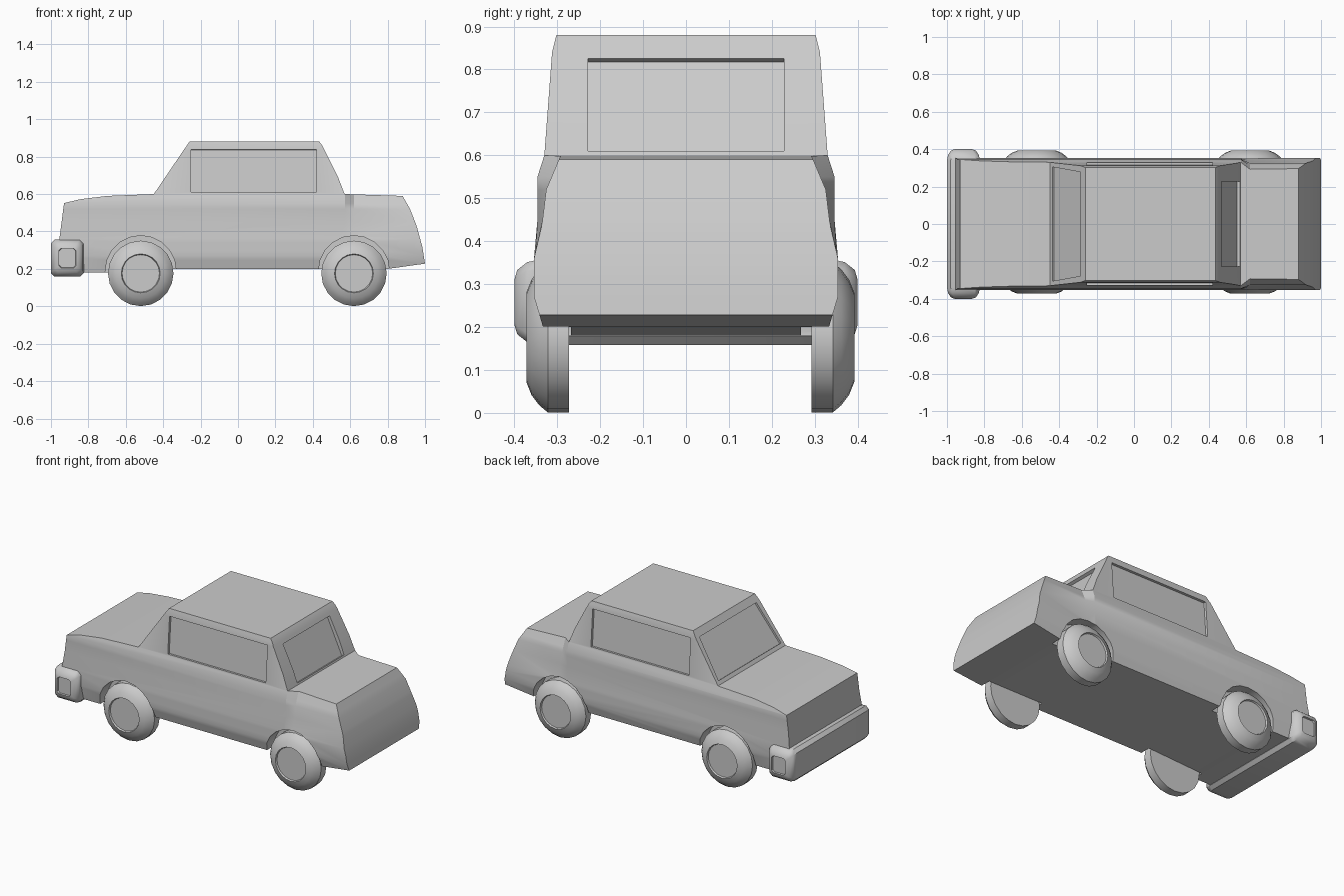
import bpy, bmesh, math
from mathutils import Vector, Matrix

cube = bpy.data.objects.get("Cube")
if cube:
    bpy.data.objects.remove(cube, do_unlink=True)

grey = bpy.data.materials.new("plain_grey")
grey.use_nodes = True
grey.diffuse_color = (0.6, 0.6, 0.6, 1)
grey.node_tree.nodes["Principled BSDF"].inputs["Base Color"].default_value = (0.6, 0.6, 0.6, 1)


def finish(bm, name):
    """Turn a bmesh into a linked grey object."""
    bmesh.ops.recalc_face_normals(bm, faces=bm.faces)
    mesh = bpy.data.meshes.new(name)
    bm.to_mesh(mesh)
    bm.free()
    mesh.materials.append(grey)
    ob = bpy.data.objects.new(name, mesh)
    bpy.context.collection.objects.link(ob)
    return ob


def smooth(ob, degrees):
    bpy.ops.object.select_all(action="DESELECT")
    ob.select_set(True)
    bpy.context.view_layer.objects.active = ob
    bpy.ops.object.shade_smooth_by_angle(angle=math.radians(degrees))


def loft(sections, name):
    """Join equal-length rings of points and cap both ends."""
    bm = bmesh.new()
    rings = [[bm.verts.new(p) for p in s] for s in sections]
    n = len(rings[0])
    for a, b in zip(rings, rings[1:]):
        for i in range(n):
            j = (i + 1) % n
            bm.faces.new((a[i], a[j], b[j], b[i]))
    bm.faces.new(rings[0])
    bm.faces.new(rings[-1])
    return finish(bm, name)


def interpolate(z, table):
    for (z0, w0), (z1, w1) in zip(table, table[1:]):
        if z <= z1:
            return w0 + (w1 - w0) * max(0, z - z0) / (z1 - z0)
    return table[-1][1]


# Body: side profile extruded across, sliced, then shaped in width
PROFILE = [(-0.95, 0.18), (-0.72, 0.18), (-0.34, 0.2), (0.8, 0.2), (1, 0.228),
           (0.985, 0.32), (0.955, 0.43), (0.92, 0.52), (0.88, 0.59), (0.57, 0.6),
           (0.535, 0.69), (0.45, 0.86), (0.435, 0.88), (-0.26, 0.88), (-0.45, 0.6),
           (-0.7, 0.59), (-0.84, 0.573), (-0.93, 0.552), (-0.955, 0.36)]
CABIN = [(0.18, 0.333), (0.2, 0.333), (0.27, 0.354), (0.36, 0.354), (0.45, 0.346),
         (0.55, 0.346), (0.6, 0.33), (0.84, 0.312), (0.88, 0.302)]
TRUNK = CABIN[:4] + [(0.44, 0.335), (0.51, 0.33), (0.6, 0.292)]

bm = bmesh.new()
base = bm.faces.new([bm.verts.new((x, -1, z)) for x, z in PROFILE])
ext = bmesh.ops.extrude_face_region(bm, geom=[base])
bmesh.ops.translate(bm, vec=(0, 2, 0), verts=[v for v in ext["geom"] if isinstance(v, bmesh.types.BMVert)])
slices = [((0, 0, z), (0, 0, 1)) for z in (0.27, 0.36, 0.45, 0.52, 0.55, 0.601, 0.84)]
slices += [((x, 0, 0), (1, 0, 0)) for x in (0.571, 0.62)]
for point, normal in slices:
    bmesh.ops.bisect_plane(bm, geom=bm.verts[:] + bm.edges[:] + bm.faces[:],
                           plane_co=point, plane_no=normal)
for v in bm.verts:
    t = min(1, max(0, (v.co.x - 0.572) / 0.048))
    v.co.y *= (1 - t) * interpolate(v.co.z, CABIN) + t * interpolate(v.co.z, TRUNK)
body = finish(bm, "car_body")

cutters = []


def pane_cutter(corners, depth):
    """Shallow prism around four corners lying on the body surface."""
    pts = [Vector(c) for c in corners]
    n = (pts[1] - pts[0]).cross(pts[3] - pts[0]).normalized() * depth
    cutters.append(loft([[p - n for p in pts], [p + n for p in pts]], "pane_cutter"))


# Recessed windows
for s in (-1, 1):
    low, high = s * 0.3293, s * 0.3122
    pane_cutter([(-0.25, low, 0.61), (0.42, low, 0.61), (0.42, high, 0.837), (-0.25, high, 0.837)], 0.015)
pane_cutter([(-0.437, -0.305, 0.62), (-0.437, 0.305, 0.62),
             (-0.287, 0.278, 0.84), (-0.287, -0.278, 0.84)], 0.012)
pane_cutter([(0.566, -0.228, 0.61), (0.566, 0.228, 0.61),
             (0.467, 0.228, 0.825), (0.467, -0.228, 0.825)], 0.018)


def circle(r, x, y, z, n):
    return [(x + r * math.cos(math.tau * i / n), y, z + r * math.sin(math.tau * i / n)) for i in range(n)]


# Wheel arches
WHEEL_X = {"front": -0.52, "rear": 0.62}
for x in WHEEL_X.values():
    for s in (-1, 1):
        cutters.append(loft([circle(0.19, x, s * y, 0.188, 20) for y in (0.268, 0.5)], "arch_cutter"))

bpy.context.view_layer.objects.active = body
for c in cutters:
    c.hide_render = True
    mod = body.modifiers.new("cut", "BOOLEAN")
    mod.operation = "DIFFERENCE"
    mod.solver = "EXACT"
    mod.object = c
    bpy.ops.object.modifier_apply(modifier=mod.name)
for c in cutters:
    bpy.data.objects.remove(c, do_unlink=True)
smooth(body, 25)

# Wheels: rounded tyre with a slightly sunken hub
TYRE = [(0.175, 0), (0.175, 0.05), (0.158, 0.07), (0.134, 0.088), (0.104, 0.1), (0.1, 0.09)]
for end, x in WHEEL_X.items():
    for side, s in (("left", 1), ("right", -1)):
        rings = [circle(r, x, 0.01 + s * (0.282 + y), 0.176, 20) for r, y in TYRE]
        smooth(loft(rings, f"{end}_{side}_wheel"), 35)


# Front bumper: rounded bar with tapered ends and sunken end caps
def bumper_ring(y, hx, hz, cut):
    corners = [(hx, hz - cut), (hx - cut, hz), (cut - hx, hz), (-hx, hz - cut),
               (-hx, cut - hz), (cut - hx, -hz), (hx - cut, -hz), (hx, cut - hz)]
    return [(-0.912 + a, y, 0.258 + b) for a, b in corners]


ENDS = [(0.39, 0.044, 0.05, 0.012), (0.4, 0.046, 0.052, 0.012), (0.393, 0.066, 0.075, 0.018),
        (0.37, 0.082, 0.093, 0.02), (0.34, 0.088, 0.1, 0.02)]
sections = [bumper_ring(-y, *r) for y, *r in ENDS] + [bumper_ring(y, *r) for y, *r in reversed(ENDS)]
smooth(loft(sections, "front_bumper"), 40)
